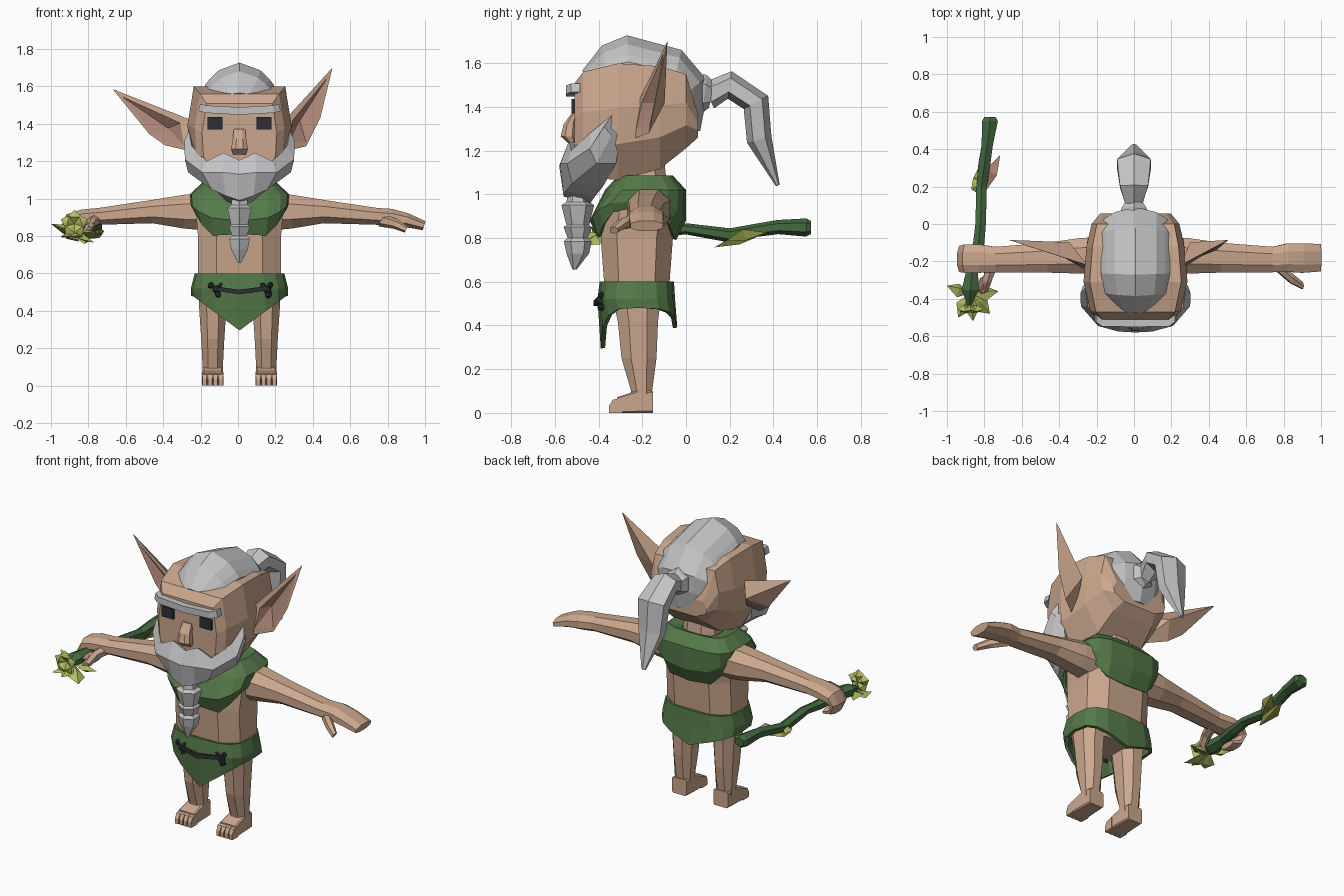
import bpy, bmesh, math
from mathutils import Vector as V

OX = 0.008  # body centre line


def mat(name, rgb):
    m = bpy.data.materials.new(name)
    m.diffuse_color = (*rgb, 1)
    return m


SKIN = mat("skin", (.60, .39, .27))
EAR = mat("inner_ear", (.42, .24, .185))
GREY = mat("grey_hair", (.55, .55, .56))
GREEN = mat("cloth_green", (.09, .19, .065))
STEM = mat("stem_green", (.055, .14, .05))
LIME = mat("lime_petal", (.46, .52, .12))
OLIVE = mat("olive_leaf", (.30, .32, .065))
PINK = mat("pink_leaf", (.42, .22, .17))
BLACK = mat("black", (.025, .028, .034))


def build(name, verts, faces, mats, slots=None):
    me = bpy.data.meshes.new(name)
    me.from_pydata([tuple(v) for v in verts], [], faces)
    for m in mats if isinstance(mats, list) else [mats]:
        me.materials.append(m)
    if slots:
        for p, s in zip(me.polygons, slots):
            p.material_index = s
    bm = bmesh.new()
    bm.from_mesh(me)
    bmesh.ops.recalc_face_normals(bm, faces=bm.faces)
    bm.to_mesh(me)
    bm.free()
    ob = bpy.data.objects.new(name, me)
    bpy.context.collection.objects.link(ob)
    return ob


def loft(name, rings, m, cap=True):
    n = len(rings[0])
    faces = [(i * n + j, i * n + (j + 1) % n, (i + 1) * n + (j + 1) % n, (i + 1) * n + j)
             for i in range(len(rings) - 1) for j in range(n)]
    if cap:
        faces += [tuple(range(n)), tuple(range((len(rings) - 1) * n, len(rings) * n))]
    return build(name, [p for r in rings for p in r], faces, m)


def section(n, c):
    if n == 8:
        return [(1, -c), (1, c), (c, 1), (-c, 1), (-1, c), (-1, -c), (-c, -1), (c, -1)]
    k = 1 / math.cos(math.pi / n)
    return [(k * math.cos(math.tau * (i + .5) / n), k * math.sin(math.tau * (i + .5) / n)) for i in range(n)]


def tube(name, path, m, side, n=8, c=.45, axis=None):
    """path rows: x, y, z, half size along side, half size across it"""
    pts, side, rings = [V(p[:3]) for p in path], V(side), []
    for i, p in enumerate(path):
        t = V(axis) if axis else pts[min(i + 1, len(pts) - 1)] - pts[max(i - 1, 0)]
        up = side.cross(t).normalized()
        rings.append([pts[i] + side * (a * p[3]) + up * (b * p[4]) for a, b in section(n, c)])
    return loft(name, rings, m)


def box(name, lo, hi, m):
    c, h = (V(lo) + V(hi)) / 2, (V(hi) - V(lo)) / 2
    tube(name, [(c.x, lo[1], c.z, h.x, h.z), (c.x, hi[1], c.z, h.x, h.z)], m, (1, 0, 0), 4, axis=(0, 1, 0))


def shell(name, rings, m, thick, power):
    """open cloth band; rings: half width, front y, back y, z rule(x fraction, is front)"""
    out = []
    for hw, y0, y1, zf in rings:
        ring = []
        for i in range(16):
            a = math.tau * i / 16
            x, y = [math.copysign(abs(v) ** power, v) if abs(v) > 1e-6 else 0 for v in (math.cos(a), math.sin(a))]
            ring.append((OX + hw * x, (y0 + y1) / 2 + (y1 - y0) / 2 * y, zf(abs(x), y < 0)))
        out.append(ring)
    mod = loft(name, out, m, cap=False).modifiers.new("thickness", 'SOLIDIFY')
    mod.thickness = thick


def leaf(name, base, tip, width, normal, m, under=None):
    b, t, nr = V(base), V(tip), V(normal).normalized()
    s = (t - b).cross(nr).normalized() * width
    mid = b.lerp(t, .5)
    pts = [b, mid + s + nr * .015, t, mid - s + nr * .015, mid - nr * .02, mid + nr * .022]
    build(name, pts, [(i, (i + 1) % 4, k) for k in (4, 5) for i in range(4)], [m, under or m], [1] * 4 + [0] * 4)


X, Y, Z = (1, 0, 0), (0, 1, 0), (0, 0, 1)

# head (boxy crown, narrowing jaw) and neck
side_profile = [(.6, 0), (.96, .3), (1, .6), (.88, .97)]
loop = side_profile + [(-w, f) for w, f in side_profile[::-1]]
sections = [(-.51, .20, 1.10, 1.52), (-.47, .24, 1.08, 1.575), (-.31, .278, 1.065, 1.615),
            (-.12, .262, 1.115, 1.60), (0, .235, 1.21, 1.56), (.055, .19, 1.26, 1.37)]
loft("head", [[(OX + k * w, y, a + (b - a) * f) for k, f in loop] for y, w, a, b in sections], SKIN)
tube("neck", [(OX, -.18, .98, .12, .1), (OX, -.18, 1.16, .1, .08)], SKIN, X)

# eyes, eyebrow, nose
for s in (-1, 1):
    box("eye", (OX + s * .132 - .04, -.523, 1.37), (OX + s * .132 + .04, -.5, 1.435), BLACK)
tube("eyebrow", [(OX + x, y, z, .02, .02) for x, y, z in
                 [(-.215, -.505, 1.487), (-.18, -.528, 1.478), (0, -.53, 1.468), (.18, -.528, 1.478), (.215, -.505, 1.487)]],
     GREY, Y, 4)
tube("nose", [(OX, -.51, 1.372, .03, .012), (OX, -.53, 1.32, .036, .03), (OX, -.537, 1.265, .045, .036),
              (OX, -.52, 1.235, .034, .02)], SKIN, X, 8, axis=Z)

# ears: skin rim with a sunken inner face
for s, tip, low, lobe in ((1, (.505, -.085, 1.7), (.44, -.14, 1.43), (.365, -.17, 1.28)),
                          (-1, (-.67, -.085, 1.585), (-.475, -.14, 1.345), (-.39, -.17, 1.285))):
    rim = [V((s * .25, -.22, 1.42)), V(tip), V(low), V(lobe), V((s * .24, -.25, 1.25))]
    mid = sum(rim, V()) / 5
    inner = [p.lerp(mid, f) for p, f in zip(rim, (.38, .2, .1, .15, .3))]
    hollow, back = mid + V((-s * .03, .035, 0)), mid + V((-s * .06, .075, 0))
    faces, slots = [], []
    for i in range(5):
        j = (i + 1) % 5
        faces += [(i, j, 5 + j, 5 + i), (5 + i, 5 + j, 10), (i, j, 11)]
        slots += [0, 1, 0]
    build("ear", rim + inner + [hollow, back], faces, [SKIN, EAR], slots)

# swept hair: base point, crest point (y, z) and half width
hair = [((-.45, 1.53), (-.475, 1.565), .09), ((-.36, 1.53), (-.385, 1.68), .165), ((-.26, 1.54), (-.27, 1.727), .185),
        ((-.06, 1.50), (-.02, 1.66), .185), ((-.03, 1.44), (.09, 1.53), .185), ((-.03, 1.36), (.09, 1.42), .18),
        ((-.04, 1.29), (.065, 1.29), .17)]
half_hair = [(-1, 0), (-1, .35), (-.87, .52), (-.6, .78)]
rows = []
for b, t, w in hair:
    rows.append([(OX + k * w, b[0] + (t[0] - b[0]) * f, b[1] + (t[1] - b[1]) * f) for k, f in
                 half_hair + [(0, 1)] + [(-k, f) for k, f in half_hair[::-1]]])
loft("hair", rows, GREY)
tube("hair_tie", [(0, .03, 1.46, .08, .08), (0, .085, 1.46, .065, .075), (0, .12, 1.45, .04, .05)], GREY, X, 6)
tube("ponytail", [(0, .10, 1.45, .04, .055), (0, .20, 1.50, .075, .055), (0, .32, 1.42, .09, .055),
                  (0, .335, 1.25, .075, .05), (0, .42, 1.04, .012, .008)], GREY, X, 6)

# beard: top, outer, lower front, bottom and inner point of each station, mirrored
half = [[(.27, -.34, 1.36), (.295, -.375, 1.31), (.285, -.34, 1.27), (.26, -.30, 1.27), (.22, -.30, 1.29)],
        [(.255, -.44, 1.28), (.292, -.44, 1.21), (.275, -.41, 1.14), (.235, -.32, 1.14), (.2, -.32, 1.2)],
        [(.175, -.525, 1.20), (.20, -.545, 1.14), (.15, -.52, 1.05), (.12, -.38, 1.035), (.12, -.38, 1.15)],
        [(.085, -.535, 1.245), (.09, -.575, 1.14), (.075, -.55, 1.015), (.07, -.42, .985), (.07, -.40, 1.15)],
        [(0, -.535, 1.205), (0, -.58, 1.13), (0, -.56, .99), (0, -.44, .955), (0, -.40, 1.15)]]
full = half + [[(-x, y, z) for x, y, z in r] for r in half[-2::-1]]
loft("beard", [[(x + OX, y, z) for x, y, z in r] for r in full], GREY)
tube("beard_braid", [(OX, -.495 - .015 * (z < .7), z, r, r) for z, r in
                     [(1.0, .04), (.965, .045), (.95, .065), (.86, .045), (.85, .056), (.80, .04),
                      (.785, .055), (.73, .045), (.655, .008)]], GREY, X, 6, axis=Z)

# torso and cloth
tube("torso", [(OX, -.225, .46, .18, .10), (OX, -.225, .6, .222, .15), (OX, -.225, .8, .222, .165),
               (OX, -.21, .95, .235, .17), (OX, -.2, 1.05, .16, .11)], SKIN, X, c=.55, axis=Z)
shell("chest_wrap", [(.248, -.41, -.045, lambda s, f: .77 + (.04 if f else .02) * (s < .2) + .17 * s ** 3),
                     (.265, -.44, 0, lambda s, f: .88 + .09 * s ** 3),
                     (.268, -.37, 0, lambda s, f: 1.02),
                     (.20, -.31, -.06, lambda s, f: 1.085),
                     (.12, -.27, -.10, lambda s, f: 1.07)], GREEN, .015, .58)
shell("loincloth", [(.24, -.395, -.055, lambda s, f: .6),
                    (.26, -.405, -.05, lambda s, f: .52),
                    (.258, -.39, -.04, lambda s, f: (.295 if f else .39) + (.19 if f else .09) * s)], GREEN, .02, .66)

# belt cord and knots
tube("belt_cord", [(-.13, -.392, .52, .012, .012), (OX, -.412, .50, .012, .012), (.15, -.392, .52, .012, .012)],
     BLACK, Y, 4)
for x, k in ((-.115, 1.15), (.155, .9)):
    for dx, dz, r in ((0, 0, .028), (-.025, .02, .02), (.02, .022, .018), (.008, -.028, .022)):
        bpy.ops.mesh.primitive_ico_sphere_add(subdivisions=1, radius=r, location=(x + dx * k, -.385, .515 + dz))
        bpy.context.object.name = "belt_knot"
        bpy.context.object.data.materials.append(BLACK)

# legs, feet and toes
for s in (-1, 1):
    x = OX + s * .143
    tube("leg", [(x, -.225, .52, .075, .11), (x, -.22, .42, .073, .092), (x, -.215, .25, .062, .08),
                 (x, -.203, .1, .054, .048), (x, -.2, .03, .05, .045)], SKIN, X, axis=Z)
    tube("foot", [(x, -.15, .05, .05, .05), (x, -.23, .05, .054, .05), (x, -.315, .036, .057, .036)],
         SKIN, X, c=.85, axis=Y)
    for i in range(4):
        tx = x + (i - 1.5) * .029
        tube("toe", [(tx, -.29, .035, .0135, .035), (tx, -.335, .03, .0135, .03), (tx, -.352, .016, .011, .016)],
             SKIN, X, 4, axis=Y)

# arms: shared upper part, open hand on one side and gripping hand on the other
arm = [(.18, -.17, .93, .1, .1), (.29, -.17, .93, .095, .09), (.46, -.18, .93, .08, .062), (.74, -.19, .905, .068, .045)]
tube("open_arm", arm + [(.82, -.18, .9, .076, .045), (.9, -.183, .885, .078, .038), (.995, -.18, .855, .074, .025)],
     SKIN, Y)
tube("open_thumb", [(.76, -.22, .885, .03, .03), (.84, -.29, .865, .028, .024), (.9, -.33, .835, .018, .016)], SKIN, Y, 6)
tube("grip_arm", [(-x, *r) for x, *r in arm] + [(-.83, -.185, .9, .076, .042), (-.9, -.185, .885, .076, .035),
     (-.925, -.187, .85, .07, .022), (-.905, -.19, .80, .062, .02), (-.85, -.19, .785, .05, .015)], SKIN, Y)
tube("grip_thumb", [(-.76, -.22, .885, .03, .03), (-.785, -.30, .87, .024, .026), (-.80, -.35, .835, .02, .022),
                    (-.83, -.36, .80, .014, .016)], SKIN, X, 6)

# staff
tube("staff", [(-.88, -.43, .835, .012, .012), (-.875, -.35, .85, .045, .035), (-.865, -.24, .85, .03, .03),
               (-.83, -.1, .835, .03, .025), (-.82, 0, .842, .028, .022), (-.815, .2, .812, .028, .028),
               (-.80, .32, .835, .032, .026), (-.785, .42, .85, .03, .028), (-.77, .55, .848, .042, .036),
               (-.77, .572, .848, .03, .025)], STEM, X, 6)

# leaves on the staff
leaf("staff_leaf", (-.80, .36, .82), (-.82, .13, .757), .045, (-.5, 0, 1), LIME, OLIVE)
leaf("staff_bud", (-.81, .15, .81), (-.86, .25, .80), .035, (-.5, 0, 1), LIME)
leaf("staff_pink_leaf", (-.79, .18, .785), (-.715, .37, .825), .04, (-.6, .1, .8), PINK, OLIVE)

# petal cluster on the staff head
core = V((-.875, -.40, .865))
for i in range(5):
    a = math.tau * i / 5 + .3
    d = V((math.cos(a), 0, math.sin(a)))
    leaf("petal", core + V((0, -.045, 0)), core + d * .075 + V((0, -.06, 0)), .04, (0, -1, 0), LIME)
for t, w, m in (((-1, -.33, .865), .04, OLIVE), ((-.94, -.50, .80), .045, LIME), ((-.725, -.36, .81), .045, OLIVE),
                ((-.77, -.48, .765), .05, LIME), ((-.86, -.52, .80), .04, LIME)):
    leaf("head_leaf", core + V((0, .03, -.045)), t, w, (t[0] + .87, -.2, -.5), m, LIME)
leaf("head_pink_leaf", core + V((.02, .03, -.01)), (-.745, -.25, .87), .035, (.3, 0, 1), PINK)
